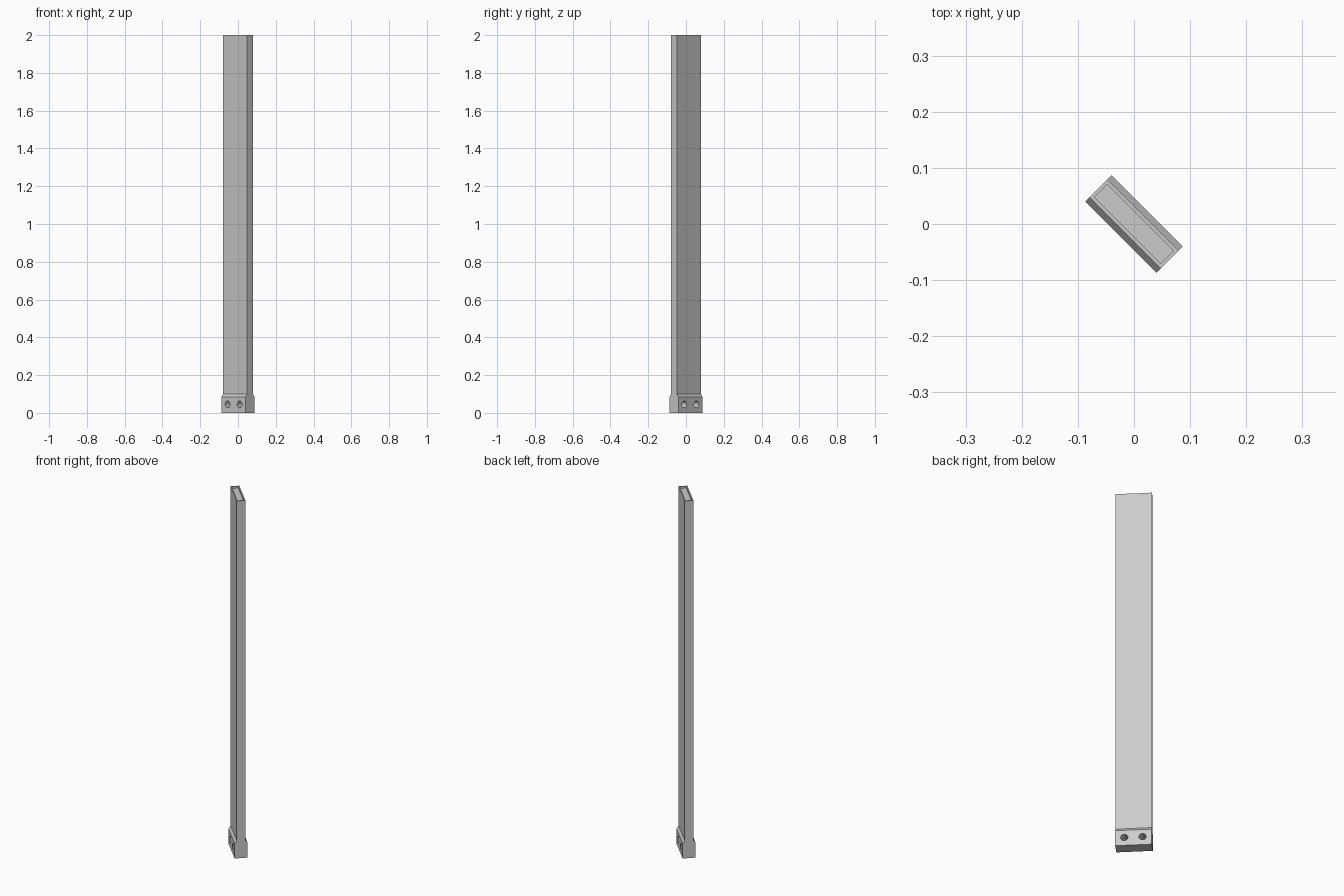
import bpy, bmesh, math
from mathutils import Matrix

old = bpy.data.objects.get("Cube")
if old:
    bpy.data.objects.remove(old, do_unlink=True)

LENGTH, BASE_W, POST_W = 0.18, 0.066, 0.045
BASE_Z, SLOPE_Z, TOP_Z = 0.085, 0.10, 2.0
HOLE_R, HOLE_X, HOLE_Z = 0.018, 0.045, 0.045
TURN = Matrix.Rotation(math.radians(-45), 4, 'Z')

grey = bpy.data.materials.new("plain_grey")
grey.use_nodes = True
grey.diffuse_color = (0.6, 0.6, 0.6, 1)
grey.node_tree.nodes["Principled BSDF"].inputs["Base Color"].default_value = (0.6, 0.6, 0.6, 1)


def add_object(name, bm):
    """Turn a bmesh into a coloured object set diagonally."""
    bmesh.ops.recalc_face_normals(bm, faces=bm.faces)
    mesh = bpy.data.meshes.new(name)
    bm.to_mesh(mesh)
    bm.free()
    mesh.materials.append(grey)
    obj = bpy.data.objects.new(name, mesh)
    obj.matrix_world = TURN
    bpy.context.collection.objects.link(obj)
    return obj


def extrude_profile(half):
    """Mirror a (width, height) half profile and extrude it along the length."""
    bm = bmesh.new()
    outline = half + [(-y, z) for y, z in reversed(half)]
    face = bm.faces.new([bm.verts.new((-LENGTH / 2, y, z)) for y, z in outline])
    moved = bmesh.ops.extrude_face_region(bm, geom=[face])["geom"]
    verts = [v for v in moved if isinstance(v, bmesh.types.BMVert)]
    bmesh.ops.translate(bm, verts=verts, vec=(LENGTH, 0, 0))
    if face.is_valid and len(bm.faces) < len(outline) + 2:
        bm.faces.new([bm.verts[i] for i in range(len(outline))])
    return bm


# Wide foot with sloped shoulders
foot = add_object("foot", extrude_profile(
    [(BASE_W / 2, 0), (BASE_W / 2, BASE_Z), (POST_W / 2, SLOPE_Z)]))

# Two bolt holes through the foot
bm = bmesh.new()
for side in (-1, 1):
    place = Matrix.Translation((side * HOLE_X, 0, HOLE_Z)) @ Matrix.Rotation(math.pi / 2, 4, 'X')
    bmesh.ops.create_cone(bm, cap_ends=True, segments=24, radius1=HOLE_R,
                          radius2=HOLE_R, depth=BASE_W * 2, matrix=place)
cutter = add_object("hole_cutter", bm)
cutter.hide_render = True
cutter.hide_set(True)
cut = foot.modifiers.new("bolt_holes", 'BOOLEAN')
cut.object = cutter
cut.solver = 'EXACT'

# Tall flat post with an inset panel in its top
bm = extrude_profile([(POST_W / 2, SLOPE_Z), (POST_W / 2, TOP_Z)])
bmesh.ops.recalc_face_normals(bm, faces=bm.faces)
top = max(bm.faces, key=lambda f: f.calc_center_median().z)
bmesh.ops.inset_individual(bm, faces=[top], thickness=0.009)
bmesh.ops.inset_individual(bm, faces=[top], thickness=0.0001, depth=-0.01)
add_object("post", bm)
